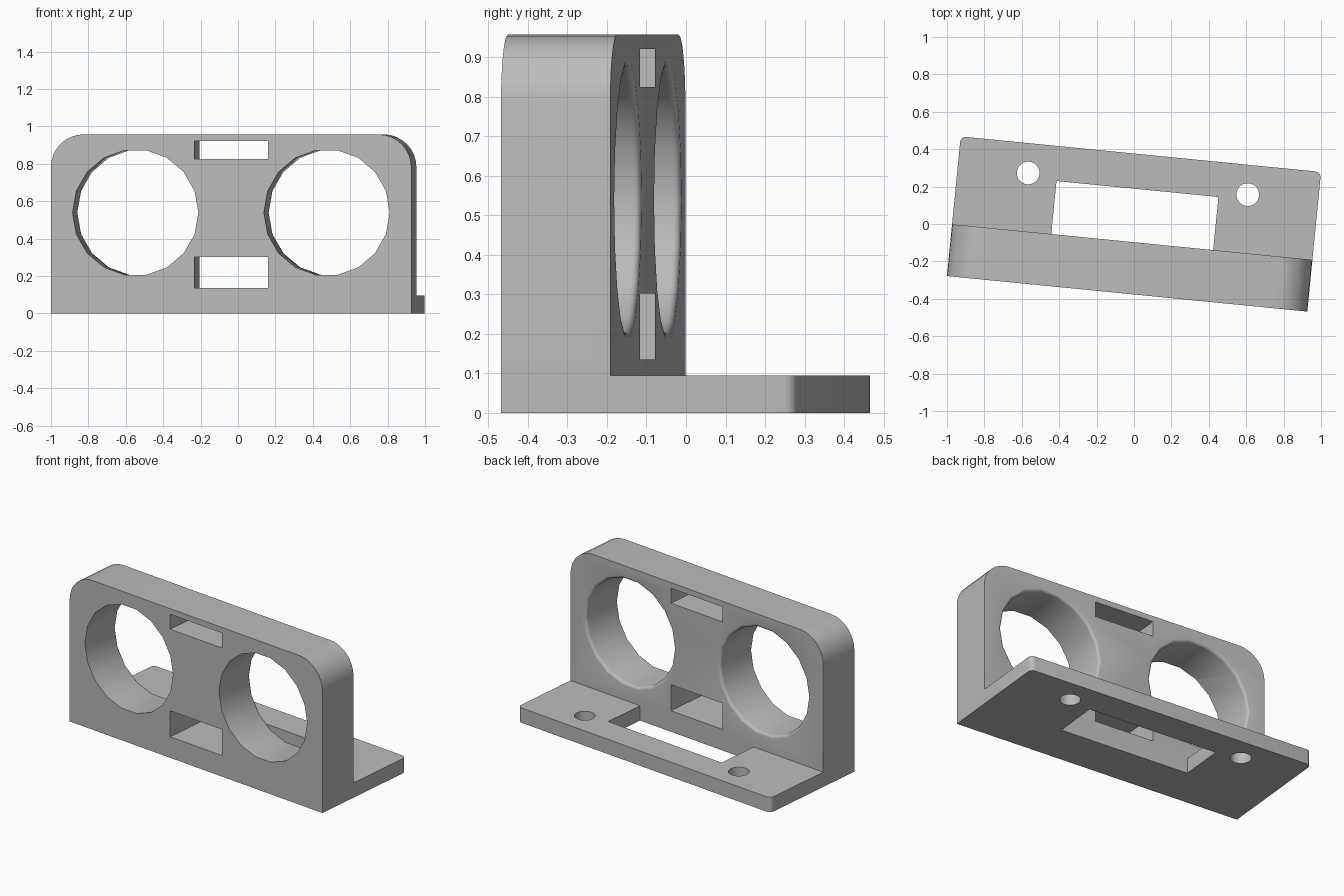
import bpy, bmesh, math
from mathutils import Matrix, Vector

if "Cube" in bpy.data.objects:
    bpy.data.objects.remove(bpy.data.objects["Cube"], do_unlink=True)

# Main dimensions
HALF_W, FRONT, WALL_BACK, BACK = 0.968, -0.375, -0.097, 0.375
HEIGHT, BASE_H = 0.957, 0.095
TURN = Matrix.Rotation(math.radians(-5.63), 4, 'Z')

grey = bpy.data.materials.new("plain_grey")
grey.use_nodes = True
colour = (0.5, 0.5, 0.5, 1)
grey.diffuse_color = colour
grey.node_tree.nodes["Principled BSDF"].inputs["Base Color"].default_value = colour


def finish(name, bm):
    bmesh.ops.recalc_face_normals(bm, faces=bm.faces)
    mesh = bpy.data.meshes.new(name)
    bm.to_mesh(mesh)
    bm.free()
    mesh.materials.append(grey)
    obj = bpy.data.objects.new(name, mesh)
    bpy.context.collection.objects.link(obj)
    return obj


def prism(name, outline, direction):
    """Extrude a closed outline of 3D points along a direction."""
    bm = bmesh.new()
    face = bm.faces.new([bm.verts.new(p) for p in outline])
    ext = bmesh.ops.extrude_face_region(bm, geom=[face])
    moved = [v for v in ext["geom"] if isinstance(v, bmesh.types.BMVert)]
    bmesh.ops.translate(bm, verts=moved, vec=Vector(direction))
    return finish(name, bm)


def box(name, x0, x1, y0, y1, z0, z1):
    return prism(name, [(x0, y0, z0), (x1, y0, z0), (x1, y1, z0), (x0, y1, z0)],
                 (0, 0, z1 - z0))


def rounded_top(half, top, radius, steps):
    """Points over two rounded corners, from right to left."""
    right = []
    for i in range(steps + 1):
        a = math.pi / 2 * i / steps
        right.append((half - radius + radius * math.cos(a),
                      top - radius + radius * math.sin(a)))
    return right + [(-x, y) for x, y in reversed(right)]


def bore(name, centre, rings, axis, sides):
    """Stack of rings (distance along axis, radius) closed at both ends."""
    bm = bmesh.new()
    loops = []
    for d, r in rings:
        loop = []
        for i in range(sides):
            a = 2 * math.pi * i / sides
            c, s = r * math.cos(a), r * math.sin(a)
            p = (c, d, s) if axis == 'Y' else (c, s, d)
            loop.append(bm.verts.new(Vector(centre) + Vector(p)))
        loops.append(loop)
    for a, b in zip(loops, loops[1:]):
        for i in range(sides):
            j = (i + 1) % sides
            bm.faces.new((a[i], a[j], b[j], b[i]))
    bm.faces.new(loops[0])
    bm.faces.new(loops[-1])
    return finish(name, bm)


def combine(target, tool, operation):
    """Apply a boolean and discard the tool."""
    bpy.context.view_layer.objects.active = target
    mod = target.modifiers.new("combine", 'BOOLEAN')
    mod.operation, mod.solver, mod.object = operation, 'EXACT', tool
    bpy.ops.object.modifier_apply(modifier=mod.name)
    bpy.data.objects.remove(tool, do_unlink=True)


# Upright wall with rounded top corners
wall_points = [(-HALF_W, 0), (HALF_W, 0)] + rounded_top(HALF_W, HEIGHT, 0.175, 8)
bracket = prism("sensor_bracket", [(x, FRONT, z) for x, z in wall_points],
                (0, WALL_BACK - FRONT, 0))

# Base flange: U-shaped outline around the window next to the wall
WIN_X, WIN_Y = 0.435, 0.188
base_points = ([(WIN_X, WALL_BACK), (HALF_W, WALL_BACK)]
               + rounded_top(HALF_W, BACK, 0.03, 4)
               + [(-HALF_W, WALL_BACK), (-WIN_X, WALL_BACK),
                  (-WIN_X, WIN_Y), (WIN_X, WIN_Y)])
flange = prism("base_flange", [(x, y, 0) for x, y in base_points], (0, 0, BASE_H))
combine(bracket, flange, 'UNION')

# Large round openings with a softened rear lip
LIP, R = 0.018, 0.338
rings = [(FRONT - 0.1, R)]
for i in range(5):
    a = math.pi / 2 * i / 4
    rings.append((WALL_BACK - LIP + LIP * math.sin(a), R + LIP * (1 - math.cos(a))))
rings.append((WALL_BACK + 0.05, R + LIP))
for side in (-1, 1):
    combine(bracket, bore("eye_cutter", (side * 0.514, 0, 0.539), rings, 'Y', 18),
            'DIFFERENCE')
    # Screw holes in the flange
    combine(bracket, bore("screw_cutter", (side * 0.59, 0.216, 0),
                          [(-0.1, 0.061), (0.2, 0.061)], 'Z', 24), 'DIFFERENCE')

# Upper and lower slots through the wall
for low, high in ((0.135, 0.302), (0.825, 0.921)):
    combine(bracket, box("slot_cutter", -0.198, 0.198, FRONT - 0.1, WALL_BACK + 0.1,
                         low, high), 'DIFFERENCE')

# Slight turn about the vertical, then smooth the curved faces
bracket.data.transform(TURN)
bpy.ops.object.select_all(action='DESELECT')
bracket.select_set(True)
bpy.context.view_layer.objects.active = bracket
bpy.ops.object.shade_smooth_by_angle(angle=math.radians(30))
